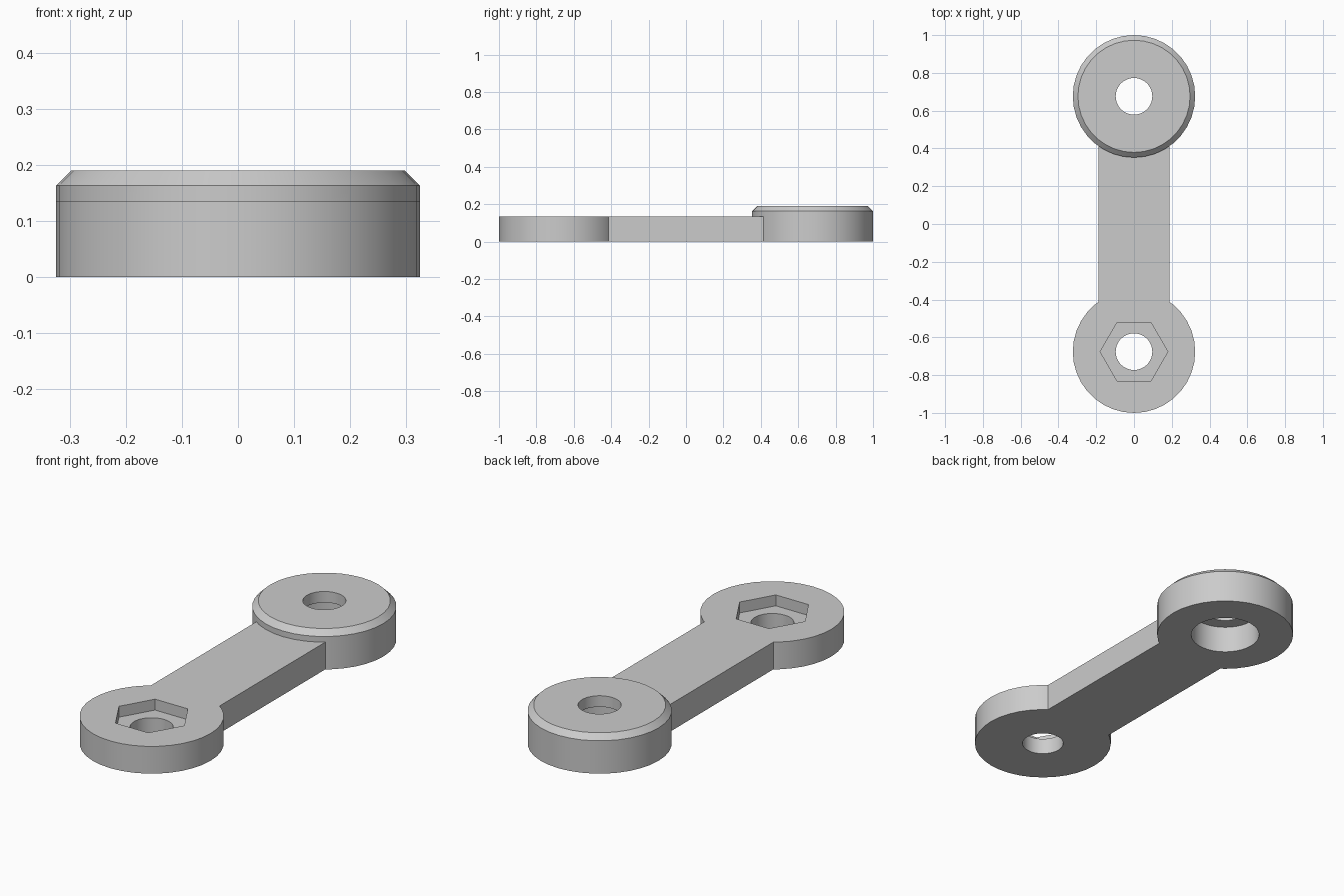
import bpy
import math

if "Cube" in bpy.data.objects:
    bpy.data.objects.remove(bpy.data.objects["Cube"], do_unlink=True)

CENTRE = 0.676      # distance of each eye from the middle
RADIUS = 0.324
ARM_TOP = 0.135
BOSS_TOP = 0.19
CHAMFER = 0.027

grey = bpy.data.materials.new("light grey")
grey.use_nodes = True
colour = (0.6, 0.6, 0.6, 1)
grey.diffuse_color = colour
grey.node_tree.nodes["Principled BSDF"].inputs["Base Color"].default_value = colour


def cylinder(name, y, radius, bottom, top, sides=36, turn=0.0):
    bpy.ops.mesh.primitive_cylinder_add(
        vertices=sides, radius=radius, depth=top - bottom,
        location=(0, y, (bottom + top) / 2), rotation=(0, 0, turn))
    obj = bpy.context.object
    obj.name = name
    return obj


def apply(obj, modifier):
    bpy.context.view_layer.objects.active = obj
    bpy.ops.object.modifier_apply(modifier=modifier.name)


def combine(obj, other, operation):
    mod = obj.modifiers.new(operation.lower(), "BOOLEAN")
    mod.operation = operation
    mod.solver = "EXACT"
    mod.object = other
    apply(obj, mod)
    bpy.data.objects.remove(other, do_unlink=True)


# Flat arm
bpy.ops.mesh.primitive_cube_add(size=1, location=(0, 0, ARM_TOP / 2))
link = bpy.context.object
link.name = "link_arm"
link.scale = (0.378, 2 * CENTRE, ARM_TOP)
bpy.ops.object.transform_apply(location=True, rotation=False, scale=True)

# Round front eye and taller back boss with a chamfered top rim
front_eye = cylinder("front_eye", -CENTRE, RADIUS, 0, ARM_TOP)
back_boss = cylinder("back_boss", CENTRE, RADIUS, 0, BOSS_TOP)
weights = back_boss.data.attributes.new("bevel_weight_edge", "FLOAT", "EDGE")
for edge in back_boss.data.edges:
    if all(back_boss.data.vertices[v].co.z > 0 for v in edge.vertices):
        weights.data[edge.index].value = 1
bevel = back_boss.modifiers.new("chamfer", "BEVEL")
bevel.limit_method = "WEIGHT"
bevel.width = CHAMFER
bevel.segments = 1
apply(back_boss, bevel)

combine(link, front_eye, "UNION")
combine(link, back_boss, "UNION")

# Bolt holes, hexagonal nut pocket on top and round recess underneath
cutters = [
    cylinder("front_hole", -CENTRE, 0.097, -0.1, 0.3),
    cylinder("back_hole", CENTRE, 0.097, -0.1, 0.3),
    cylinder("nut_pocket", -CENTRE, 0.179, ARM_TOP - 0.054, 0.3, 6, math.pi / 6),
    cylinder("head_recess", CENTRE, 0.162, -0.1, 0.135),
]
for cutter in cutters:
    combine(link, cutter, "DIFFERENCE")

# Finish
link.data.materials.clear()
link.data.materials.append(grey)
for face in link.data.polygons:
    face.material_index = 0
bpy.ops.object.select_all(action="DESELECT")
link.select_set(True)
bpy.context.view_layer.objects.active = link
bpy.ops.object.shade_smooth_by_angle(angle=math.radians(30))
